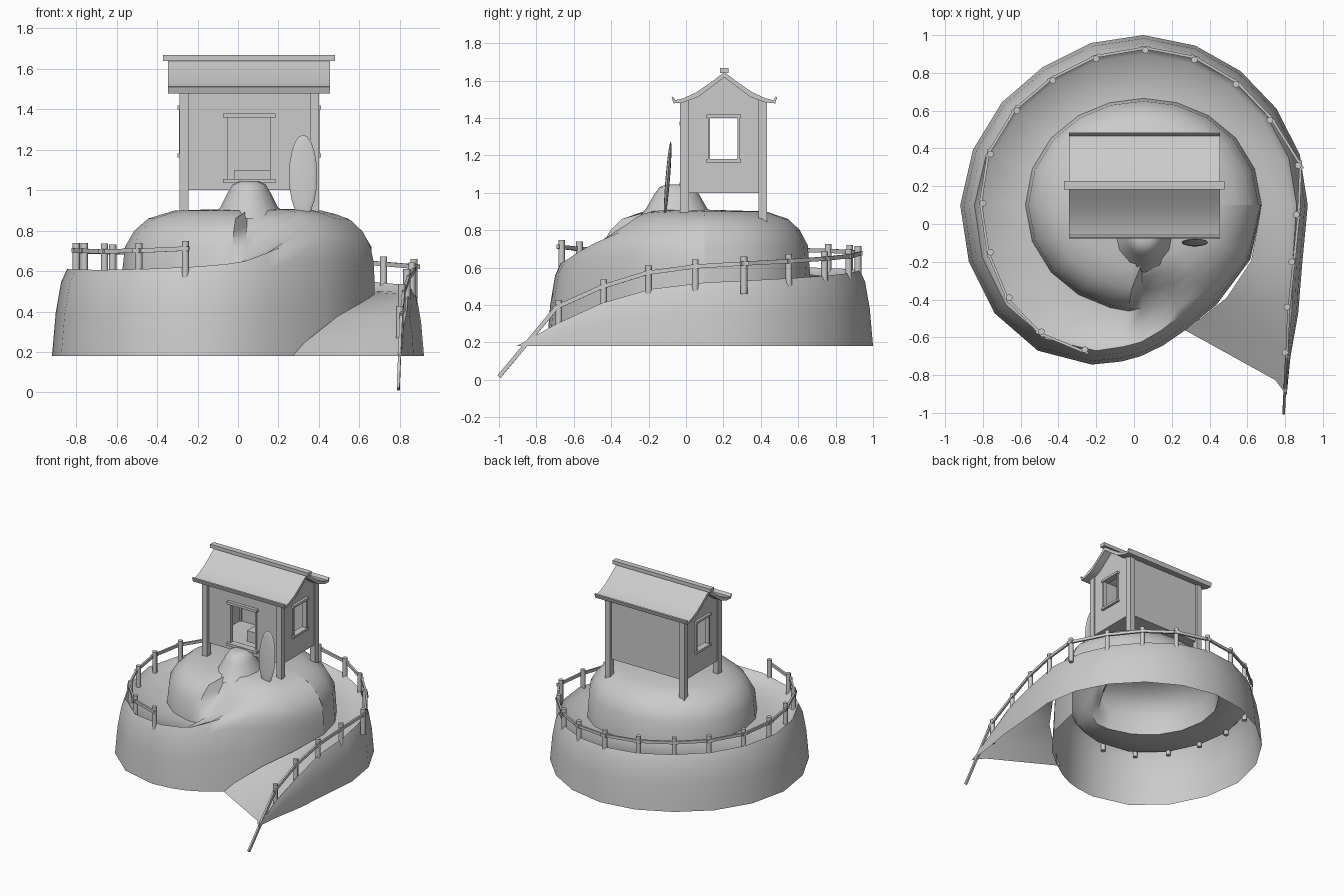
import bpy, bmesh, math
from mathutils import Vector, Matrix

if "Cube" in bpy.data.objects:
    bpy.data.objects.remove(bpy.data.objects["Cube"])

grey = bpy.data.materials.new("plain grey")
grey.diffuse_color = (0.6, 0.6, 0.6, 1)
grey.use_nodes = True
grey.node_tree.nodes["Principled BSDF"].inputs["Base Color"].default_value = grey.diffuse_color


def make(name, bm, smooth=None):
    me = bpy.data.meshes.new(name)
    bm.to_mesh(me)
    bm.free()
    ob = bpy.data.objects.new(name, me)
    bpy.context.collection.objects.link(ob)
    me.materials.append(grey)
    if smooth:
        bpy.ops.object.select_all(action='DESELECT')
        ob.select_set(True)
        bpy.context.view_layer.objects.active = ob
        bpy.ops.object.shade_smooth_by_angle(angle=math.radians(smooth))
    return ob


def add_box(bm, x0, x1, y0, y1, z0, z1):
    m = Matrix.Translation(((x0 + x1) / 2, (y0 + y1) / 2, (z0 + z1) / 2))
    bmesh.ops.create_cube(bm, size=1, matrix=m @ Matrix.Diagonal((x1 - x0, y1 - y0, z1 - z0, 1)))


def boxes(name, items):
    bm = bmesh.new()
    for b in items:
        add_box(bm, *b)
    return make(name, bm)


def add_prism(bm, pts, x0, x1):
    # extrude a (y, z) outline along x
    a = [bm.verts.new((x0, y, z)) for y, z in pts]
    b = [bm.verts.new((x1, y, z)) for y, z in pts]
    n = len(pts)
    bm.faces.new(a)
    bm.faces.new(b[::-1])
    for i in range(n):
        bm.faces.new((a[i], b[i], b[(i + 1) % n], a[(i + 1) % n]))


def lerp(table, t):
    if t <= table[0][0]:
        return table[0][1]
    for (a, u), (b, v) in zip(table, table[1:]):
        if t <= b:
            return u + (v - u) * (t - a) / (b - a)
    return table[-1][1]


# spiral hill: one lofted strip, angle in degrees around the centre
CX, CY, BASE = 0.05, 0.10, 0.18
OUTER = [(-53, 1.26), (-46, 1.12), (-35, 1.0), (-20, 0.895), (0, 0.87), (45, 0.87), (90, 0.90),
         (130, 0.905), (150, 0.935), (180, 0.97), (225, 0.975), (240, 0.937), (251, 0.893), (269, 0.80)]
RIM = [(-53, 0.18), (-46, 0.30), (-35, 0.41), (-20, 0.485), (0, 0.52), (45, 0.55), (90, 0.585),
       (135, 0.60), (180, 0.61), (225, 0.605), (250, 0.62), (262, 0.635)]
# end of the spiral: angle, base radius, then (radius, height) from rim to crown
UPPER = [
    (269, 0.80, [(.725, .65), (.69, .63), (.55, .66), (.45, .75), (.38, .82), (.30, .90)]),
    (278, 0.75, [(.67, .69), (.62, .685), (.53, .70), (.45, .77), (.38, .84), (.30, .90)]),
    (288, 0.70, [(.62, .73), (.58, .745), (.50, .77), (.44, .81), (.38, .855), (.30, .90)]),
    (306, 0.655, [(.595, .74), (.56, .79), (.50, .84), (.45, .87), (.40, .89), (.30, .905)]),
    (333, 0.635, [(.61, .70), (.59, .75), (.545, .81), (.48, .86), (.41, .885), (.33, .905)]),
    (360, 0.63, [(.62, .65), (.605, .72), (.57, .79), (.51, .85), (.44, .88), (.36, .90)])]


def polar(r, t, z):
    a = math.radians(t)
    return (CX + r * math.cos(a), CY + r * math.sin(a), z)


def outer_wall(rb, rr, zr):
    d, h = rb - rr, zr - BASE
    return [(rb, BASE), (rb - d * .25, BASE + h * .5), (rb - d * .6, BASE + h * .85), (rr, zr)]


def column(t):
    rb, zr = lerp(OUTER, t), lerp(RIM, t)
    rr = rb - 0.075 * (zr - BASE) / 0.43
    zl = max(BASE, zr - 0.035)
    lip = rr - 0.03 - 0.07 * max(0, -t - 30) / 23
    pts = [polar(r, t, z) for r, z in outer_wall(rb, rr, zr) + [(lip, zl)]]
    if t < 0:    # entry ramp, floor only
        pts.append(polar(0.62 + 0.06 * -t / 53, t + 20 * t / 53, zl))
    else:        # floor, then the inner dome
        k = 0.595 + 0.03 * math.cos(math.radians(2 * t))
        dome = [(1, zl), (.975, .72), (.90, .80), (.79, .86), (.58, .90)]
        pts += [polar(k * r, t, z) for r, z in dome] + [(CX, CY, 0.91)]
    return pts


cols = [column(t) for t in [-53, -46, -35, -20]] + [column(i * 18) for i in range(15)] + [column(262)]
for t, rb, top in UPPER:
    cols.append([polar(r, t, z) for r, z in outer_wall(rb, *top[0]) + top[1:]] + [(CX, CY, 0.91)])
    if len(cols[-1]) < 11:   # repeat the crown so that every column matches
        cols[-1].insert(-1, polar(0.2, t, 0.908))
bm = bmesh.new()
grid = [[bm.verts.new(p) for p in c] for c in cols]
for a, b in zip(grid, grid[1:]):
    for i in range(min(len(a), len(b)) - 1):
        bm.faces.new((a[i], b[i], b[i + 1], a[i + 1]))
bmesh.ops.remove_doubles(bm, verts=bm.verts, dist=1e-4)
make("spiral_hill", bm, 50)

# mound leading up to the door
bm = bmesh.new()
rings = []
for r, z in [(.18, .86), (.14, .92), (.105, .99), (.08, 1.03), (.045, 1.045)]:
    rings.append([bm.verts.new((0.055 + r * math.cos(i * math.pi / 6),
                                -0.05 + 1.15 * r * math.sin(i * math.pi / 6), z)) for i in range(12)])
for a, b in zip(rings, rings[1:]):
    for i in range(12):
        j = (i + 1) % 12
        bm.faces.new((a[i], a[j], b[j], b[i]))
bm.faces.new(rings[-1])
make("door_mound", bm, 50)

# upright leaf-shaped slab
bm = bmesh.new()
bmesh.ops.create_uvsphere(bm, u_segments=16, v_segments=10, radius=1,
                          matrix=Matrix.Translation((0.322, -0.098, 1.07)) @ Matrix.Rotation(-0.08, 4, 'X')
                          @ Matrix.Diagonal((0.07, 0.012, 0.205, 1)))
make("standing_slab", bm, 50)

# fence posts and rails along the rim
POSTS = [(.80, -.68), (.81, -.44), (.835, -.2), (.86, .05), (.87, .31), (.72, .55), (.54, .74), (.32, .87),
         (.06, .92), (-.2, .875), (-.43, .76), (-.62, .6), (-.76, .37), (-.80, .11), (-.76, -.15),
         (-.66, -.39), (-.49, -.57), (-.26, -.665)]
ground = []
bm = bmesh.new()
for x, y in POSTS:
    t = math.degrees(math.atan2(y - CY, x - CX))
    if t < -60:
        t += 360
    z = lerp(RIM, t)
    ground.append(Vector((x, y, z)))
    bmesh.ops.create_cone(bm, cap_ends=True, segments=8, radius1=.018, radius2=.018, depth=.20,
                          matrix=Matrix.Translation((x, y, z + .03)))
make("fence_posts", bm, 50)
bm = bmesh.new()
ends = [Vector((.785, -.99, -.075))] + ground
for a, b in zip(ends, ends[1:]):
    mid, d = (a + b) / 2, b - a
    out = Vector((mid.x - CX, mid.y - CY, 0)).normalized() * 0.012
    side = Vector((-d.y, d.x, 0)).normalized()
    d_n = d.normalized()
    rot = Matrix((d_n, side, d_n.cross(side))).transposed().to_4x4()
    extra = 0 if a is ends[0] else 0.05
    bmesh.ops.create_cube(bm, size=1, matrix=Matrix.Translation(mid + out + Vector((0, 0, .092))) @ rot
                          @ Matrix.Diagonal((d.length + extra, .014, .022, 1)))
make("fence_rails", bm)

# house frame
boxes("house_posts", [(x, x + .045, y, y + .047, z, 1.50) for x in (-.29, .355)
                      for y, z in ((-.032, .86), (.387, .83))])
boxes("house_floor", [(-.26, .37, 0, .41, 1.0, 1.015)])
boxes("front_wall", [(-.27, -.06, -.01, .01, 1.0, 1.50), (.165, .38, -.01, .01, 1.0, 1.50),
                     (-.06, .165, -.01, .01, 1.37, 1.50), (-.06, .165, -.01, .01, 1.0, 1.04)])
boxes("back_wall", [(-.27, .38, .40, .42, 1.0, 1.50)])
for name, x in (("left_wall", -.28), ("right_wall", .37)):
    bm = bmesh.new()
    for y0, y1, z0, z1 in ((-.01, .125, 1, 1.5), (.28, .42, 1, 1.5), (.125, .28, 1, 1.18), (.125, .28, 1.40, 1.5)):
        add_box(bm, x, x + .02, y0, y1, z0, z1)
    add_prism(bm, [(-.01, 1.5), (.42, 1.5), (.31, 1.555), (.205, 1.635), (.10, 1.555)], x, x + .02)
    bmesh.ops.recalc_face_normals(bm, faces=bm.faces)
    make(name, bm)

# sills, lintels and jambs
trim = [(-.075, .185, -.035, .02, z, z + .02) for z in (1.035, 1.36)]
trim += [(x, x + .014, -.015, .015, 1.04, 1.37) for x in (-.067, .158)]
for x in (-.30, .36):
    trim += [(x, x + .05, .11, .295, z, z + .018) for z in (1.163, 1.40)]
    trim += [(x + .008, x + .042, y, y + .012, 1.17, 1.41) for y in (.117, .276)]
boxes("window_trim", trim)

# low table seen through the door
boxes("low_table", [(-.02, .16, .14, .30, 1.015, 1.10)])

# curved roof, mirrored about the ridge
half = [(0, 1.645), (.07, 1.592), (.15, 1.537), (.22, 1.505), (.262, 1.495), (.275, 1.515),
        (.282, 1.51), (.272, 1.478), (.22, 1.483), (.14, 1.512), (.06, 1.572), (0, 1.617)]
bm = bmesh.new()
for s in (-1, 1):
    add_prism(bm, [(.205 + s * y, z) for y, z in half], -.345, .455)
bmesh.ops.recalc_face_normals(bm, faces=bm.faces)
make("roof", bm, 35)
boxes("ridge_beam", [(-.37, .48, .183, .227, 1.64, 1.668)])
